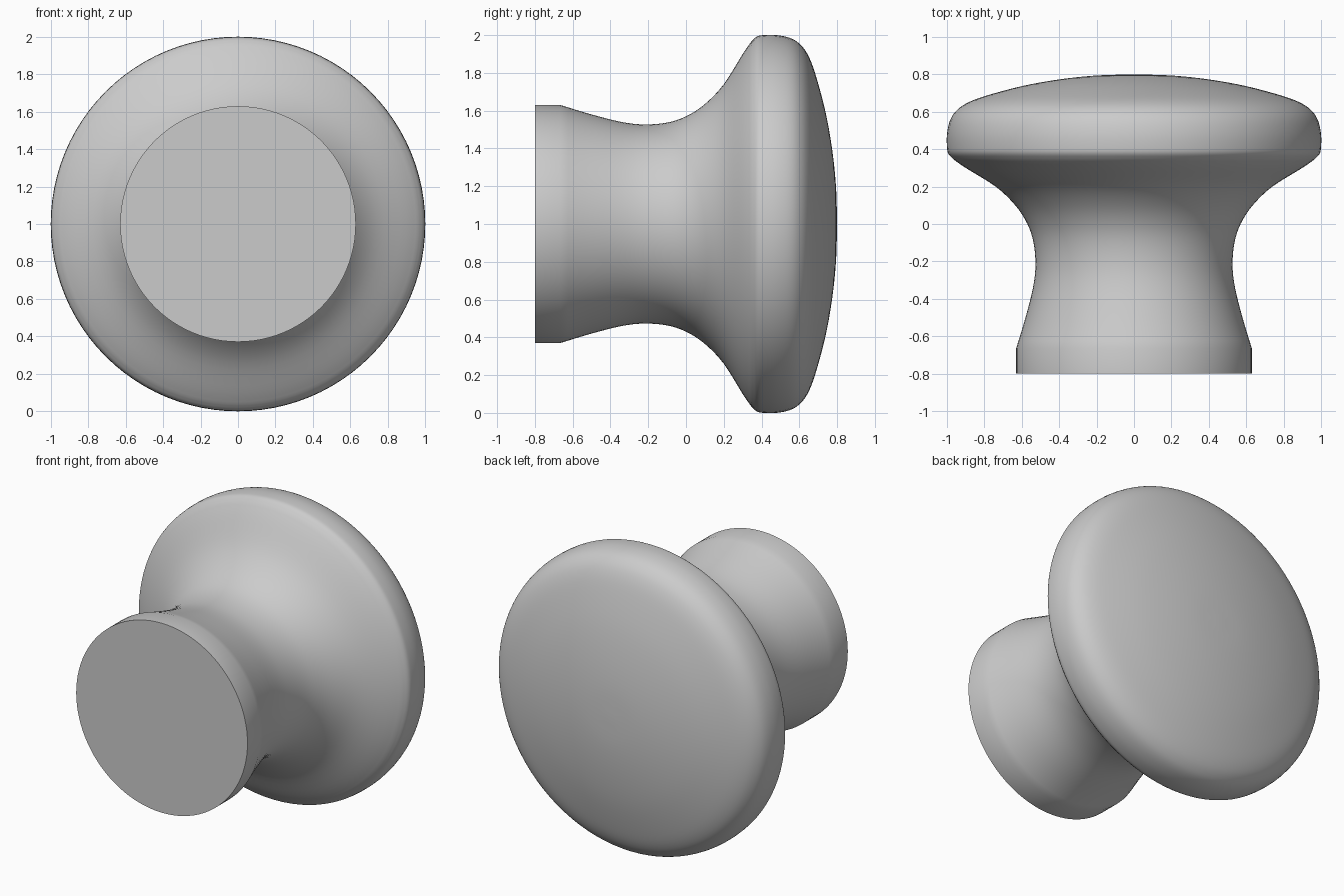
import bpy
import bmesh
import math
from mathutils import Vector, Matrix

SEGMENTS = 96

if "Cube" in bpy.data.objects:
    bpy.data.objects.remove(bpy.data.objects["Cube"], do_unlink=True)

# Single plain grey finish
grey = bpy.data.materials.new("plain_grey")
grey.use_nodes = True
colour = (0.6, 0.6, 0.6, 1)
grey.diffuse_color = colour
grey.node_tree.nodes["Principled BSDF"].inputs["Base Color"].default_value = colour


def smooth_path(points, steps):
    """Catmull-Rom curve through the points."""
    pts = [Vector(p) for p in points]
    pts = [2 * pts[0] - pts[1]] + pts + [2 * pts[-1] - pts[-2]]
    path = []
    for a, b, c, d in zip(pts, pts[1:], pts[2:], pts[3:]):
        for i in range(steps):
            t = i / steps
            path.append(0.5 * (2 * b + (c - a) * t
                               + (2 * a - 5 * b + 4 * c - d) * t ** 2
                               + (3 * b - a - 3 * c + d) * t ** 3))
    return path + [pts[-2]]


def lathe(name, profile):
    """Turn a (radius, y) profile around the horizontal y axis."""
    bm = bmesh.new()
    verts = [bm.verts.new((r, y, 0)) for r, y in profile]
    edges = [bm.edges.new(pair) for pair in zip(verts, verts[1:])]
    bmesh.ops.spin(bm, geom=verts + edges, cent=(0, 0, 0), axis=(0, 1, 0),
                   angle=math.tau, steps=SEGMENTS)
    bmesh.ops.remove_doubles(bm, verts=bm.verts, dist=0.0005)
    bmesh.ops.recalc_face_normals(bm, faces=bm.faces)
    bmesh.ops.transform(bm, matrix=Matrix.Translation((0, 0, 1)), verts=bm.verts)
    mesh = bpy.data.meshes.new(name)
    bm.to_mesh(mesh)
    bm.free()
    mesh.materials.append(grey)
    obj = bpy.data.objects.new(name, mesh)
    bpy.context.collection.objects.link(obj)
    return obj


# Flat mounting foot with a short straight collar
foot = [(0, -0.8), (0.63, -0.8)]

# Waisted neck flaring out into the head
neck = smooth_path([(0.63, -0.665), (0.58, -0.5), (0.54, -0.34), (0.527, -0.22),
                    (0.537, -0.1), (0.57, 0), (0.635, 0.1), (0.74, 0.2),
                    (0.9, 0.3), (0.965, 0.345)], 4)

# Rounded rim and gently domed face
head = smooth_path([(0.965, 0.345), (0.992, 0.375), (1, 0.41), (1, 0.48),
                    (0.985, 0.55), (0.955, 0.6), (0.9, 0.643), (0.8, 0.683),
                    (0.6, 0.737), (0.4, 0.773), (0.2, 0.794), (0, 0.8)], 4)

knob = lathe("knob", foot + neck + head[1:])

bpy.ops.object.select_all(action="DESELECT")
knob.select_set(True)
bpy.context.view_layer.objects.active = knob
bpy.ops.object.shade_smooth_by_angle(angle=math.radians(35))
